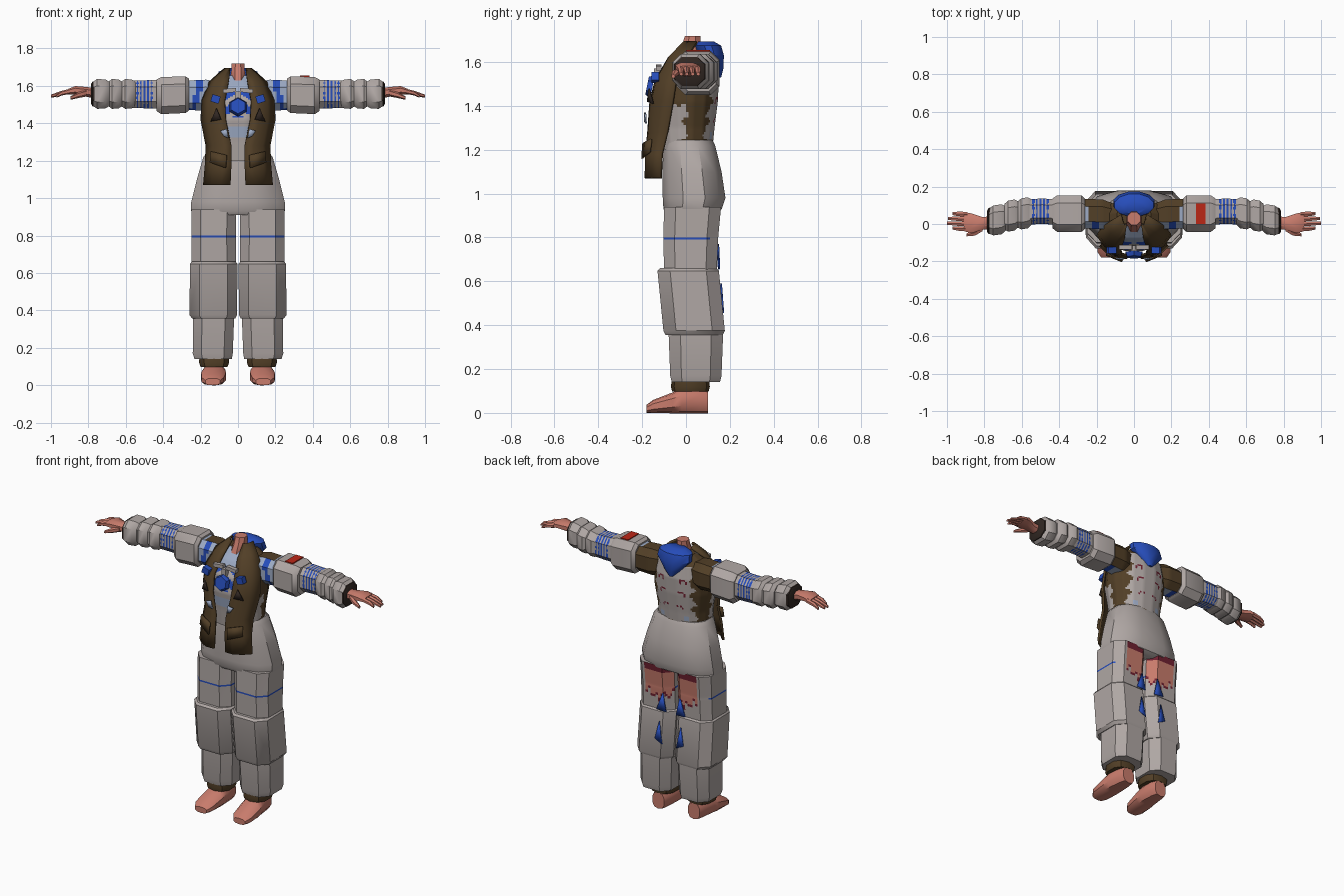
import bpy, bmesh, math
from math import sin, cos, pi, hypot
from mathutils import Vector

if "Cube" in bpy.data.objects:
    bpy.data.objects.remove(bpy.data.objects["Cube"])

COLOURS = {
    "grey cloth": (.43, .385, .37), "brown leather": (.085, .05, .02),
    "skin": (.58, .2, .15), "blue": (.02, .075, .5),
    "pale blue": (.34, .41, .56), "dark trim": (.03, .02, .016),
    "red": (.5, .02, .008), "dark red": (.16, .015, .03)}
MATS = []
for label, rgb in COLOURS.items():
    m = bpy.data.materials.new(label)
    m.use_nodes = True
    m.diffuse_color = (*rgb, 1)
    m.node_tree.nodes["Principled BSDF"].inputs["Base Color"].default_value = (*rgb, 1)
    MATS.append(m)
GREY, BROWN, SKIN, BLUE, PALE, DARK, RED, WINE = range(8)


def finish(name, bm, colour, side=1, angle=35):
    """Mirror, colour by index or rule, and link as an object."""
    for v in bm.verts:
        v.co.x *= side
    bmesh.ops.recalc_face_normals(bm, faces=bm.faces)
    for f in bm.faces:
        f.material_index = colour(f.calc_center_median(), f.normal) if callable(colour) else colour
    me = bpy.data.meshes.new(name)
    bm.to_mesh(me)
    bm.free()
    for m in MATS:
        me.materials.append(m)
    ob = bpy.data.objects.new(name, me)
    bpy.context.collection.objects.link(ob)
    bpy.context.view_layer.objects.active = ob
    bpy.ops.object.select_all(action='DESELECT')
    ob.select_set(True)
    bpy.ops.object.shade_smooth_by_angle(angle=math.radians(angle))
    return ob


def loft(name, sections, colour, axis="z", n=8, p=.75, fine=(1, 1), side=1):
    """Skin rings (t, centre a, centre b, radius a, radius b) along an axis."""
    unit = []
    for i in range(n):
        a = 2 * pi * (i + .5) / n
        unit.append(Vector([math.copysign(abs(k) ** p, k) for k in (cos(a), sin(a))]))
    top = max(u.x for u in unit)
    unit = [u / top for u in unit]
    kt, ka = fine
    unit = [unit[i].lerp(unit[(i + 1) % n], j / ka) for i in range(n) for j in range(ka)]
    rows = [Vector(s) for s in sections]
    rows = [a.lerp(b, j / kt) for a, b in zip(rows, rows[1:]) for j in range(kt)] + rows[-1:]
    bm = bmesh.new()
    rings = []
    for t, ca, cb, ra, rb in rows:
        ring = []
        for u in unit:
            a, b = ca + ra * u.x, cb + rb * u.y
            ring.append(bm.verts.new({"z": (a, b, t), "x": (t, a, b), "y": (a, t, b)}[axis]))
        rings.append(ring)
    for r, s in zip(rings, rings[1:]):
        for i in range(len(r)):
            j = (i + 1) % len(r)
            bm.faces.new((r[i], r[j], s[j], s[i]))
    bm.faces.new(rings[0])
    bm.faces.new(rings[-1])
    return finish(name, bm, colour, side)


def box(name, centre, size, colour, side=1, tilt=0):
    bm = bmesh.new()
    bmesh.ops.create_cube(bm, size=1)
    for v in bm.verts:
        v.co = Vector(a * b for a, b in zip(v.co, size))
    ob = finish(name, bm, colour)
    ob.location = (centre[0] * side, centre[1], centre[2])
    ob.rotation_euler = (0, tilt * side, 0)


def plate(name, points, colour, side=1, thick=.008):
    bm = bmesh.new()
    bm.faces.new([bm.verts.new(q) for q in points])
    ob = finish(name, bm, colour, side)
    mod = ob.modifiers.new("thickness", 'SOLIDIFY')
    mod.thickness, mod.offset = thick, 0


# Torso: shirt front, patched leather sides, plain back with curved marks
def torso_colour(c, n):
    x, y, z = abs(c.x), c.y, c.z
    wave = .012 * sin(z * 70) + .008 * sin(z * 131)
    if y > .03:
        if z > 1.6 or x > .125 + wave or z < 1.235 + .01 * sin(c.x * 60):
            return BROWN
        if hypot(x - .085, z - 1.265) < .016:
            return PALE
        for mx, mz in ((.06, 1.42), (.045, 1.33), (.075, 1.5)):
            if .014 < hypot(x - mx, z - mz) < .024 and z > mz - .008:
                return WINE
        return GREY
    if x > .1:
        return GREY if y < -.005 + wave and z < 1.42 + .02 * sin(y * 50) else BROWN
    if 1.43 < z < 1.57 and sin(z * 80 + x * 60) > -.1:
        return BLUE
    return PALE if 1.32 < z < 1.38 + wave or z > 1.55 else GREY


loft("torso", [(1.2, 0, 0, .16, .12), (1.3, 0, 0, .165, .13), (1.42, 0, 0, .185, .145),
               (1.52, 0, .01, .185, .14), (1.6, 0, .03, .165, .105), (1.655, 0, .045, .09, .06)],
     torso_colour, n=16, p=.9, fine=(10, 6))
loft("neck", [(1.56, 0, 0, .03, .06), (1.64, 0, .015, .042, .055), (1.68, 0, .025, .036, .042),
              (1.72, 0, .03, .035, .035)], SKIN, p=1)
loft("hood", [(1.53, 0, .14, .015, .02), (1.57, 0, .13, .055, .04), (1.63, 0, .115, .11, .058),
              (1.675, 0, .1, .105, .06), (1.695, 0, .09, .06, .035)], BLUE, n=12, p=1)

# Trousers
loft("trouser_seat", [(1.245, 0, .01, .165, .11), (1.22, 0, .015, .185, .118), (1.1, 0, .027, .22, .135),
                      (.98, 0, .037, .25, .143), (.93, 0, .03, .25, .133), (.91, 0, .02, .24, .11)],
     GREY, n=12, p=.8)


def thigh_colour(c, n):
    x, z = abs(c.x), c.z
    if n.y > .5 and x < .185:
        low = .72 + .5 * abs(x - .1) + .02 * sin(x * 130)
        if z > low + .016:
            return WINE if z > .9 else SKIN
        if z > low:
            return WINE
    return BLUE if .79 < z < .8 and c.y < .11 else GREY


for s, tag in ((1, "left"), (-1, "right")):
    loft(tag + "_thigh", [(.94, .13, .03, .12, .13), (.802, .13, .022, .118, .125), (.79, .13, .022, .118, .125),
                          (.64, .13, .02, .12, .12)], thigh_colour, p=.6, fine=(10, 8), side=s)
    loft(tag + "_knee_panel", [(.66, .13, .01, .118, .128), (.648, .13, .01, .127, .14),
                               (.375, .132, .037, .127, .14), (.355, .13, .037, .115, .13)], GREY, p=.6, side=s)
    loft(tag + "_lower_leg", [(.38, .13, .045, .11, .125), (.17, .135, .045, .107, .117),
                              (.14, .133, .045, .1, .11)], GREY, p=.65, side=s)
    loft(tag + "_ankle_cuff", [(.16, .128, .02, .078, .08), (.12, .128, .02, .08, .085),
                               (.098, .128, .02, .072, .08)], BROWN, n=10, p=.85, side=s)
    loft(tag + "_foot", [(-.18, .135, .018, .04, .018), (-.15, .135, .029, .06, .029), (-.06, .131, .046, .066, .046),
                         (-.02, .128, .056, .062, .056), (.06, .125, .057, .052, .057), (.1, .125, .05, .04, .05)],
         SKIN, axis="y", n=10, p=.75, side=s)
    plate(tag + "_upper_wedge", [(.06, .147, .77), (.035, .149, .655), (.1, .152, .66)], BLUE, s)
    plate(tag + "_lower_wedge", [(.075, .16, .59), (.05, .17, .455), (.1, .168, .48)], BLUE, s)

    # Open vest front: a draped grid from collar to hem
    rows = [(1.69, .04, .07, 0, .05), (1.62, .05, .15, -.075, 0), (1.52, .07, .19, -.135, -.045),
            (1.42, .065, .195, -.16, -.06), (1.28, .035, .168, -.17, -.085),
            (1.18, .035, .172, -.178, -.11), (1.07, .04, .182, -.18, -.115)]
    bm = bmesh.new()
    grid = []
    for z, xi, xo, yi, yo in rows:
        grid.append([bm.verts.new((xi + (xo - xi) * k, yi + (yo - yi) * k - .11 * k * (1 - k), z))
                     for k in (0, .35, .7, 1)])
    for a, b in zip(grid, grid[1:]):
        for i in range(3):
            bm.faces.new((a[i], a[i + 1], b[i + 1], b[i]))
    panel = finish(tag + "_vest_front", bm, BROWN, s)
    mod = panel.modifiers.new("thickness", 'SOLIDIFY')
    mod.thickness, mod.offset = .014, 0
    plate(tag + "_vest_pocket_flap", [(.06, -.195, 1.23), (.145, -.158, 1.25), (.15, -.165, 1.19), (.065, -.2, 1.16)],
          BROWN, s, .009)
    plate(tag + "_vest_tear", [(.06, -.187, 1.37), (.095, -.184, 1.36), (.075, -.188, 1.33), (.05, -.182, 1.32)],
          PALE, s)
    plate(tag + "_chest_pouch", [(.09, -.175, 1.42), (.145, -.15, 1.41), (.115, -.168, 1.48)], DARK, s)
    box(tag + "_chest_clip", (.12, -.14, 1.53), (.045, .035, .04), BLUE, s, -.3)
    box(tag + "_chest_strap", (.045, -.125, 1.575), (.07, .025, .022), GREY, s, .1)

    # Sleeve from shoulder to wrist
    def shoulder_colour(c, n):
        if n.y > .25 or (n.z > .8 and abs(c.x) < .24):
            return BROWN
        return BLUE if .205 < abs(c.x) + .25 * (c.z - 1.55) < .235 else PALE

    loft(tag + "_shoulder", [(.1, .045, 1.55, .06, .07), (.17, .052, 1.55, .08, .083), (.28, .055, 1.55, .078, .078)],
         shoulder_colour, axis="x", fine=(6, 4), side=s)
    loft(tag + "_upper_arm_panel", [(.262, .055, 1.553, .08, .085), (.28, .055, 1.553, .097, .098),
                                    (.41, .055, 1.548, .098, .099), (.435, .057, 1.55, .08, .085)],
         GREY, axis="x", p=.6, side=s)

    def stripe_colour(c, n):
        x = abs(c.x)
        ragged = sin(x * 330) + .5 * sin(c.z * 190 + c.y * 140)
        return BLUE if .452 < x < .552 and ragged > .15 else GREY

    loft(tag + "_elbow_sleeve", [(.42, .065, 1.555, .068, .077), (.49, .068, 1.555, .068, .075),
                                 (.57, .065, 1.555, .068, .073)],
         stripe_colour, axis="x", fine=(16, 6), side=s)
    for i, (x, w, y, r) in enumerate(((.548, .075, .06, .083), (.618, .075, .048, .083), (.688, .085, .025, .08))):
        loft(f"{tag}_forearm_band_{i + 1}",
             [(x, y + .004, 1.557, r * .83, .065), (x + .02, y, 1.557, r, .077),
              (x + w - .02, y - .006, 1.557, r, .08), (x + w, y - .01, 1.557, r * .83, .066)],
             GREY, axis="x", p=.7, side=s)
    loft(tag + "_wrist_cuff", [(.755, .018, 1.557, .072, .07), (.778, .016, 1.557, .07, .066),
                               (.786, .014, 1.557, .055, .052)], DARK, axis="x", p=.8, side=s)

    # Hand
    loft(tag + "_palm", [(.76, .008, 1.56, .034, .028), (.81, .003, 1.568, .034, .026),
                         (.87, .004, 1.577, .053, .022), (.91, .012, 1.569, .05, .014)],
         SKIN, axis="x", p=.85, side=s)
    for i, tip in enumerate((.97, 1.0, .995, .97)):
        y = -.026 + i * .026
        loft(f"{tag}_finger_{i + 1}", [(.89, y, 1.572, .013, .012), (.94, y + .002, 1.562, .012, .011),
                                       (tip, y + .004, 1.545, .008, .007)], SKIN, axis="x", n=6, p=1, side=s)
    loft(tag + "_thumb", [(.81, -.02, 1.562, .018, .016), (.85, -.046, 1.552, .016, .014),
                          (.895, -.058, 1.535, .008, .008)], SKIN, axis="x", n=6, p=1, side=s)

# Front badge and arm patch
bm = bmesh.new()
bmesh.ops.create_cone(bm, cap_ends=True, segments=6, radius1=.052, radius2=.042, depth=.025)
badge = finish("chest_badge", bm, BLUE)
badge.location = (0, -.165, 1.49)
badge.rotation_euler = (pi / 2 - .2, 0, 0)
box("badge_strap", (0, -.13, 1.545), (.03, .03, .05), GREY)
box("left_arm_patch", (.357, .055, 1.65), (.052, .108, .009), RED)
